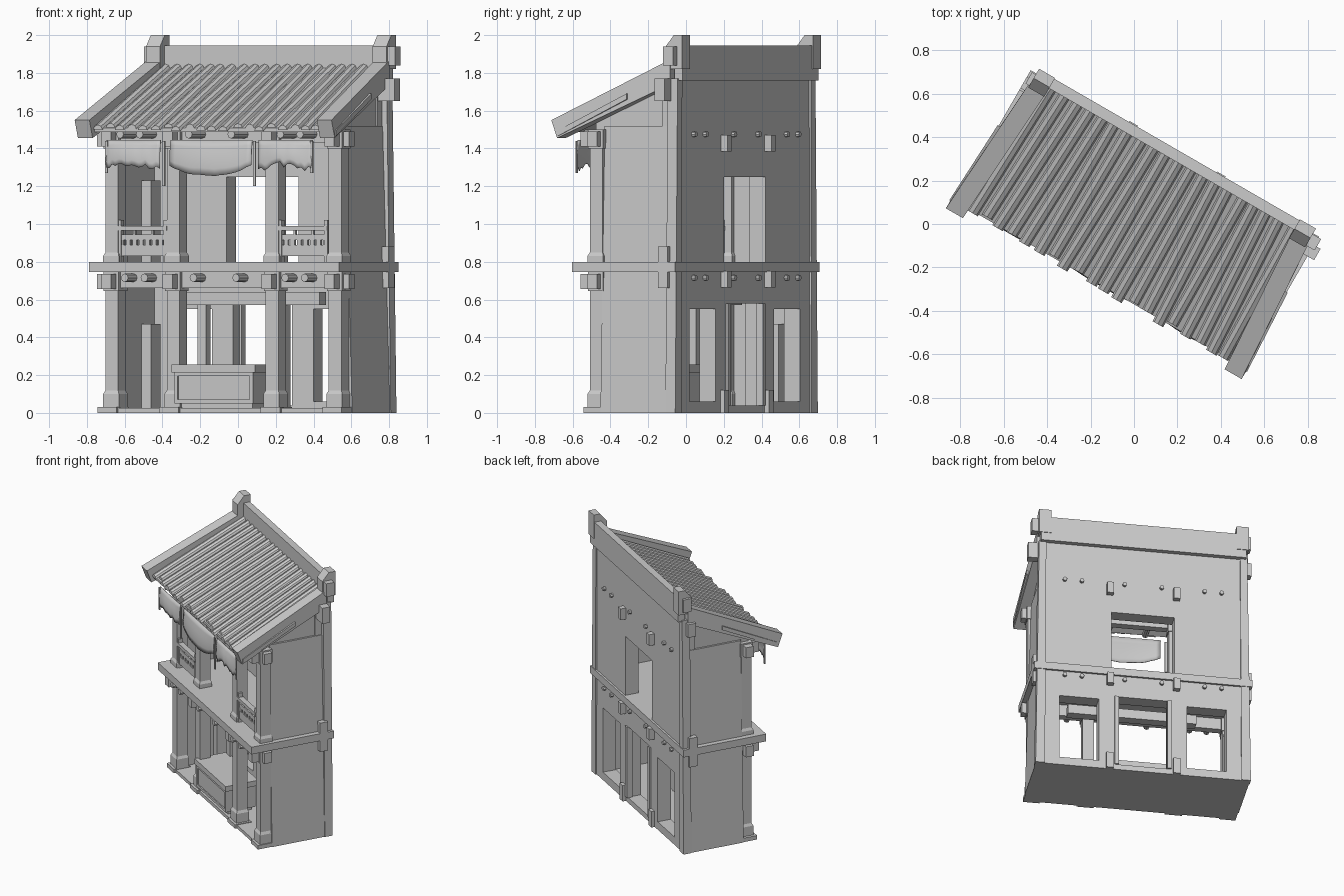
import bpy, bmesh, math, random
from mathutils import Matrix, Vector

random.seed(4)
cube = bpy.data.objects.get("Cube")
if cube:
    bpy.data.objects.remove(cube)

# The whole house is turned on its plot
TURN = Matrix.Rotation(math.radians(-30), 4, 'Z')

grey = bpy.data.materials.new("plain_grey")
grey.use_nodes = True
COLOUR = (0.6, 0.6, 0.6, 1)
grey.diffuse_color = COLOUR
grey.node_tree.nodes["Principled BSDF"].inputs["Base Color"].default_value = COLOUR


def finish(name, bm, smooth=False):
    bmesh.ops.recalc_face_normals(bm, faces=bm.faces)
    mesh = bpy.data.meshes.new(name)
    bm.to_mesh(mesh)
    bm.free()
    mesh.materials.append(grey)
    obj = bpy.data.objects.new(name, mesh)
    obj.matrix_world = TURN
    bpy.context.collection.objects.link(obj)
    if smooth:
        for poly in mesh.polygons:
            poly.use_smooth = True
    return obj


def add_box(bm, x0, x1, y0, y1, z0, z1, top=1.0):
    """Box between limits; top scales the upper face."""
    verts = bmesh.ops.create_cube(bm, size=1)["verts"]
    for v in verts:
        k = top if v.co.z > 0 else 1
        v.co = Vector(((x0 + x1) / 2 + v.co.x * k * (x1 - x0),
                       (y0 + y1) / 2 + v.co.y * k * (y1 - y0),
                       (z0 + z1) / 2 + v.co.z * (z1 - z0)))


def boxes(name, *limits):
    bm = bmesh.new()
    for lim in limits:
        add_box(bm, *lim)
    return finish(name, bm)


def mirrored(name, *limits):
    """Boxes given for the left side, repeated on the right."""
    return boxes(name, *limits, *[(-l[1], -l[0], *l[2:]) for l in limits])


def add_prism(bm, outline, near, far):
    """Side outline of (y, z) points; near and far give x limits at the first and last two points."""
    n = len(outline)
    rows = []
    for side in (0, 1):
        rows.append([bm.verts.new((far[side] if i >= n - 2 else near[side], y, z))
                     for i, (y, z) in enumerate(outline)])
    bm.faces.new(rows[0])
    bm.faces.new(rows[1][::-1])
    for i in range(n):
        j = (i + 1) % n
        bm.faces.new((rows[0][i], rows[1][i], rows[1][j], rows[0][j]))


def both_sides(name, outline, near, far):
    bm = bmesh.new()
    for sign in (1, -1):
        add_prism(bm, outline, [sign * x for x in near], [sign * x for x in far])
    return finish(name, bm)


# Ground plate and upper floor
BACK, FRONT = 0.36, -0.128
boxes("ground_floor", (-0.745, 0.745, -0.18, BACK, 0, 0.025))
boxes("upper_floor", (-0.765, 0.765, -0.255, 0.375, 0.745, 0.8))

# Side walls lean in slightly, with a recessed gable above
both_sides("side_wall", [(BACK, 0), (-0.09, 0), (-0.09, 1.52), (BACK, 1.52)], (0.66, 0.75), (0.66, 0.705))
both_sides("gable_wall", [(BACK, 1.52), (-0.12, 1.52), (-0.12, 1.55), (BACK, 1.77)], (0.65, 0.69), (0.65, 0.69))

# Back wall pieced around three doorways and one window
INNER = BACK - 0.1
back = []
for s in (-1, 1):
    for mid, half in ((0.245, 0.065), (0.643, 0.058)):
        back.append((s * mid - half, s * mid + half, INNER, BACK, 0, 0.58))
    mid = s * 0.45
    back += [(mid - 0.14, mid + 0.14, INNER, BACK, 0, 0.06),
             (mid - 0.14, mid + 0.14, INNER, BACK, 0.55, 0.58)]
    mid = s * 0.46
    back.append((mid - 0.24, mid + 0.24, INNER, BACK, 0.8, 1.25))
back += [(-0.18, 0.18, INNER, BACK, 0, 0.04), (-0.7, 0.7, INNER, BACK, 0.58, 0.8),
         (-0.7, 0.7, INNER, BACK, 1.25, 1.77)]
boxes("back_wall", *back)
mirrored("back_door_frame", (0.17, 0.2, BACK - 0.03, BACK + 0.012, 0.04, 0.58))
both_sides("back_corner_post", [(0.37, 0), (0.31, 0), (0.31, 1.77), (0.37, 1.77)], (0.69, 0.755), (0.68, 0.73))
mirrored("back_foot", (0.21, 0.26, BACK - 0.01, BACK + 0.025, 0, 0.12))

# Front pillars on both storeys with plinths, capitals and side brackets
for name, low, high in (("lower_pillar", 0.02, 0.745), ("upper_pillar", 0.8, 1.5)):
    bm = bmesh.new()
    for x in (-0.675, -0.3, 0.305, 0.69):
        plinth = 0.08 if low < 0.5 else 0.03
        for half, a, b, top in ((0.048, low, low + plinth, 1), (0.048, low + plinth, low + plinth + 0.02, 0.8),
                                (0.039, low, high, 1), (0.046, high - 0.1, high, 1)):
            add_box(bm, x - half, x + half, FRONT - half, FRONT + half, a, b, top)
        add_box(bm, x - 0.03, x + 0.03, FRONT - 0.1, FRONT, high - 0.09, high - 0.01)
    finish(name, bm)
    mirrored(name.replace("pillar", "side_bracket"),
             (0.7, 0.77, FRONT - 0.03, FRONT + 0.03, high - 0.09, high - 0.01))
mirrored("pillar_foot_slab", (0.63, 0.745, -0.195, -0.07, 0, 0.03), (0.25, 0.37, -0.195, -0.07, 0, 0.03))
boxes("front_beams", (-0.69, 0.69, FRONT - 0.025, FRONT + 0.03, 0.66, 0.745),
      (-0.69, 0.69, FRONT - 0.025, FRONT + 0.03, 1.43, 1.56))

# Round joist ends and square brackets, front and back
bm = bmesh.new()
for z, reach in ((0.715, 0.1), (1.475, 0.15)):
    for x in (-0.55, -0.43, -0.13, 0.13, 0.43, 0.55):
        for y, size, length in ((FRONT - 0.02 - reach / 2, 0.022, reach), (BACK, 0.015, 0.04)):
            place = Matrix.Translation((x, y, z)) @ Matrix.Rotation(math.pi / 2, 4, 'X')
            bmesh.ops.create_cone(bm, cap_ends=True, segments=8, radius1=size, radius2=size,
                                  depth=length, matrix=place)
finish("joist_ends", bm)
mirrored("back_bracket", *[(0.21, 0.255, BACK, BACK + 0.04, z, z + 0.085) for z in (0.665, 1.385)])
mirrored("side_peg", (0.7, 0.765, 0.27, 0.33, 0.66, 0.88))
boxes("roof_peg", (0.68, 0.8, 0.27, 0.33, 1.65, 1.77), (0.72, 0.78, 0.31, 0.37, 1.84, 1.94),
      (-0.765, -0.68, 0.28, 0.34, 1.65, 1.75), (-0.755, -0.7, 0.31, 0.37, 1.84, 1.94))

# Interior posts with lintel, and piers along the right wall
mirrored("inner_post", (0.22, 0.27, 0.04, 0.09, 0.02, 0.6))
boxes("inner_lintel", (-0.42, 0.48, 0.03, 0.1, 0.57, 0.64))
boxes("inner_pier", *[(-0.67, -0.6, 0.12, 0.22, z, z + 0.45) for z in (0.02, 0.78)])

# Counter with framed front panel, standing forward between the middle pillars
LEFT, RIGHT, FACE, REAR = 0.2, -0.28, -0.18, 0.04
boxes("counter", (RIGHT, LEFT, FACE, REAR, 0.05, 0.215),
      (RIGHT + 0.02, LEFT - 0.02, FACE + 0.02, REAR - 0.02, 0.02, 0.05),
      (RIGHT - 0.015, LEFT + 0.015, FACE - 0.015, REAR + 0.015, 0.215, 0.255))
boxes("counter_frame", *[(RIGHT, LEFT, FACE - 0.008, FACE, z, z + 0.02) for z in (0.05, 0.195)],
      *[(x, x + 0.02, FACE - 0.008, FACE, 0.05, 0.215) for x in (RIGHT, LEFT - 0.02)])

# Balcony railings between the outer pillars
rail = [(0.34, 0.64, FRONT - 0.04, FRONT, 0.965, 0.99)]
rail += [(0.35, 0.63, FRONT - 0.03, FRONT - 0.01, a, b) for a, b in ((0.915, 0.945), (0.83, 0.89))]
rail += [(x, x + 0.02, FRONT - 0.035, FRONT - 0.005, 0.8, 1.02) for x in (0.34, 0.62)]
rail += [(0.37 + i * 0.04, 0.395 + i * 0.04, FRONT - 0.028, FRONT - 0.012, 0.88, 0.92) for i in range(7)]
rail += [(x, x + 0.012, FRONT - 0.028, FRONT - 0.012, 0.94, 0.97) for x in (0.43, 0.54)]
mirrored("balcony_railing", *rail)


# Cloth valances under the eaves, sagging with ragged hems
def valance(name, x0, x1, ends, middle, ragged):
    bm = bmesh.new()
    cols, rows = 16, 5
    grid = []
    for i in range(cols + 1):
        t = i / cols
        sag = 1 - (2 * t - 1) ** 2
        hem = ends + (middle - ends) * sag + random.uniform(-ragged, ragged)
        column = []
        for j in range(rows + 1):
            s = j / rows
            y = -0.3 - 0.025 * math.sin(s * 2) * (0.4 + sag * 0.6)
            column.append(bm.verts.new((x0 + (x1 - x0) * t, y, 1.445 + (hem - 1.445) * s)))
        grid.append(column)
    for a, b in zip(grid, grid[1:]):
        for j in range(rows):
            bm.faces.new((a[j], b[j], b[j + 1], a[j + 1]))
    cloth = finish(name, bm, True)
    cloth.modifiers.new("cloth_thickness", 'SOLIDIFY').thickness = 0.005


valance("middle_valance", -0.24, 0.26, 1.31, 1.255, 0.004)
valance("left_valance", 0.3, 0.63, 1.28, 1.315, 0.018)
valance("right_valance", -0.63, -0.3, 1.3, 1.31, 0.015)
mirrored("hanging_strip", (0.27, 0.285, -0.31, -0.302, 1.2, 1.44), (0.62, 0.635, -0.31, -0.302, 1.27, 1.44))

# Roof deck with rows of half-round tiles
EAVE, TOP = Vector((0, -0.32, 1.507)), Vector((0, 0.345, 1.825))
bm = bmesh.new()
deck = [(EAVE.y, EAVE.z - 0.02), (EAVE.y, EAVE.z), (TOP.y, TOP.z), (TOP.y, TOP.z - 0.02)]
add_prism(bm, deck, (-0.71, 0.71), (-0.67, 0.67))
finish("roof_deck", bm)
bm = bmesh.new()
COUNT, SIDES = 20, 4
for i in range(COUNT):
    x = -0.655 + 1.31 * i / (COUNT - 1)
    skew = random.uniform(-0.01, 0.01)
    rings = []
    for end, shift in ((EAVE, skew + x * 0.02), (TOP, -skew - x * 0.02)):
        slide = random.uniform(-0.025, 0.01) if end is EAVE else 0
        ring = []
        for k in range(SIDES + 1):
            a = math.pi * k / SIDES
            ring.append(bm.verts.new((x + shift + 0.028 * math.cos(a), end.y + slide,
                                      end.z + slide / 2 + 0.025 * math.sin(a) - 0.003)))
        rings.append(ring)
        bm.faces.new(ring)
    for k in range(SIDES + 1):
        j = (k + 1) % (SIDES + 1)
        bm.faces.new((rings[0][k], rings[0][j], rings[1][j], rings[1][k]))
finish("roof_tiles", bm)

# Gable beams, planks, ridge and end posts sloped at the front
both_sides("gable_beam", [(-0.335, 1.455), (-0.37, 1.55), (0.33, 1.87), (0.33, 1.74)], (0.695, 0.785), (0.65, 0.74))
both_sides("gable_plank", [(-0.33, 1.465), (-0.33, 1.495), (0.08, 1.69), (0.08, 1.66)], (0.74, 0.79), (0.73, 0.77))
boxes("ridge", (-0.72, 0.72, 0.345, 0.395, 1.76, 1.945))
both_sides("ridge_post", [(0.4, 1.82), (0.4, 2.0), (0.35, 2.0), (0.3, 1.94), (0.3, 1.82)], (0.65, 0.735), (0.65, 0.735))
